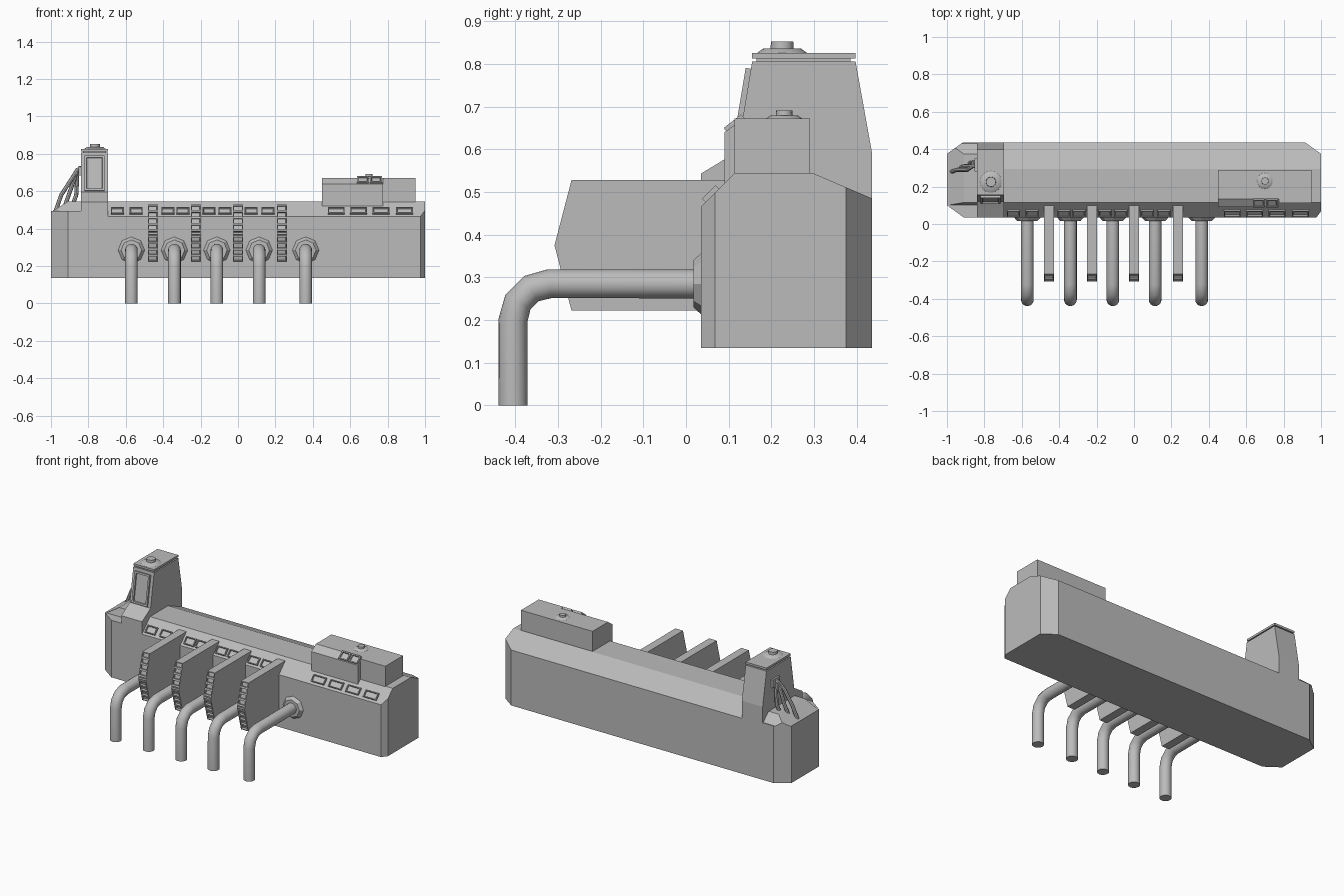
import bpy, bmesh, math
from mathutils import Vector, Matrix

cube = bpy.data.objects.get("Cube")
if cube:
    bpy.data.objects.remove(cube, do_unlink=True)

grey = bpy.data.materials.new("plain grey")
grey.use_nodes = True
colour = (0.5, 0.5, 0.5, 1)
grey.diffuse_color = colour
grey.node_tree.nodes["Principled BSDF"].inputs["Base Color"].default_value = colour


def finish(name, bm, smooth=False):
    bmesh.ops.recalc_face_normals(bm, faces=bm.faces)
    mesh = bpy.data.meshes.new(name)
    bm.to_mesh(mesh)
    bm.free()
    mesh.materials.append(grey)
    obj = bpy.data.objects.new(name, mesh)
    bpy.context.collection.objects.link(obj)
    if smooth:
        bpy.ops.object.select_all(action='DESELECT')
        obj.select_set(True)
        bpy.context.view_layer.objects.active = obj
        bpy.ops.object.shade_smooth_by_angle(angle=math.radians(40))
    return obj


def prism(profile, x0, x1):
    """Side profile of (y, z) points stretched from x0 to x1."""
    bm = bmesh.new()
    face = bm.faces.new([bm.verts.new((x0, y, z)) for y, z in profile])
    new = bmesh.ops.extrude_face_region(bm, geom=[face])["geom"]
    bmesh.ops.translate(bm, vec=(x1 - x0, 0, 0),
                        verts=[v for v in new if isinstance(v, bmesh.types.BMVert)])
    bmesh.ops.recalc_face_normals(bm, faces=bm.faces)
    return bm


def cut_corner(bm, point, normal):
    """Slice off everything beyond a plane and cap the cut."""
    geom = bm.verts[:] + bm.edges[:] + bm.faces[:]
    cut = bmesh.ops.bisect_plane(bm, geom=geom, plane_co=point, plane_no=normal, clear_outer=True)
    bmesh.ops.contextual_create(bm, geom=[e for e in cut["geom_cut"] if isinstance(e, bmesh.types.BMEdge)])


def framed_plate(name, centre, size, tilt=0, border=0.01, depth=0.008):
    """Plate facing the front, leaning back by tilt, with a sunken panel."""
    bm = bmesh.new()
    bmesh.ops.create_cube(bm, size=1, matrix=Matrix.Diagonal((*size, 1)))
    bm.normal_update()
    front = min(bm.faces, key=lambda f: f.normal.y)
    bmesh.ops.inset_region(bm, faces=[front], thickness=border)
    bmesh.ops.inset_region(bm, faces=[front], thickness=0.002, depth=-depth)
    bm.transform(Matrix.Translation(centre) @ Matrix.Rotation(-tilt, 4, 'X'))
    return finish(name, bm)


def round_part(name, matrix, r1, r2, height, sides):
    bm = bmesh.new()
    bmesh.ops.create_cone(bm, cap_ends=True, segments=sides, radius1=r1, radius2=r2,
                          depth=height, matrix=matrix)
    return finish(name, bm, sides > 10)


def tube(name, points, radius, sides):
    """Sweep a ring along a path."""
    bm = bmesh.new()
    points = [Vector(p) for p in points]
    rings = []
    for i, p in enumerate(points):
        before = (p - points[i - 1]).normalized() if i else Vector()
        after = (points[i + 1] - p).normalized() if i < len(points) - 1 else Vector()
        tangent = (before + after).normalized()
        side = Vector((1, 0, 0)) if abs(tangent.x) < 0.01 else tangent.cross((0, 1, 0)).normalized()
        up = tangent.cross(side)
        angles = [math.tau * k / sides for k in range(sides)]
        rings.append([bm.verts.new(p + radius * (side * math.cos(a) + up * math.sin(a))) for a in angles])
    for a, b in zip(rings, rings[1:]):
        for k in range(sides):
            n = (k + 1) % sides
            bm.faces.new((a[k], a[n], b[n], b[k]))
    bm.faces.new(rings[0])
    bm.faces.new(rings[-1])
    return finish(name, bm, True)


# Long main body with bevelled top edges and cut corners
body = prism([(0.035, 0.135), (0.035, 0.465), (0.115, 0.545), (0.295, 0.545),
              (0.435, 0.485), (0.435, 0.135)], -0.84, 1)
cut_corner(body, (1, 0.375, 0), (0.065, 0.09, 0))
cut_corner(body, (1, 0.068, 0), (0.033, -0.025, 0))
finish("main_body", body)

# Lower left end block
end = prism([(0.035, 0.135), (0.035, 0.495), (0.435, 0.495), (0.435, 0.135)], -1, -0.84)
cut_corner(end, (-1, 0.375, 0), (-0.065, 0.09, 0))
cut_corner(end, (-1, 0.1, 0), (-0.065, -0.09, 0))
finish("left_end", end)

# Sloping ridge on the end block
ridge = prism([(0.1, 0.49), (0.115, 0.545), (0.375, 0.545), (0.435, 0.49)], -1, -0.84)
cut_corner(ridge, (-0.99, 0, 0.495), (-0.05, 0, 0.08))
cut_corner(ridge, (-1, 0.375, 0), (-0.065, 0.09, 0))
finish("left_ridge", ridge)

# Control tower with cap plate, front panel and top button
finish("tower", prism([(0.035, 0.4), (0.035, 0.543), (0.088, 0.575), (0.12, 0.595), (0.155, 0.806),
                       (0.397, 0.806), (0.435, 0.595), (0.435, 0.4)], -0.84, -0.695))
finish("tower_gap", prism([(0.165, 0.8), (0.165, 0.815), (0.385, 0.815), (0.385, 0.8)], -0.83, -0.705))
finish("tower_cap", prism([(0.155, 0.813), (0.155, 0.826), (0.397, 0.826), (0.397, 0.813)], -0.84, -0.695))
framed_plate("tower_panel", (-0.767, 0.135, 0.695), (0.106, 0.022, 0.19), 0.165, 0.015)


def button(name, x, y, z, r, h):
    round_part(name + "_base", Matrix.Translation((x, y, z + h * 0.2)), r, r * 0.75, h * 0.4, 16)
    round_part(name + "_top", Matrix.Translation((x, y, z + h * 0.6)), r * 0.47, r * 0.45, h * 0.8, 16)


button("tower_button", -0.765, 0.225, 0.826, 0.058, 0.026)

# Wires drooping from the tower side
for i in range(3):
    y, x = 0.29 + 0.02 * i, -0.975 + 0.04 * i
    tube("wire", [(-0.83, 0.315, 0.72), (-0.86, 0.31, 0.715), (-0.89 + 0.015 * i, y, 0.665),
                  (x + 0.03, y, 0.58), (x, y - 0.01, 0.495)], 0.011, 8)
framed_plate("wire_socket", (-0.842, 0.315, 0.71), (0.02, 0.07, 0.05), 0, 0.005, 0.002)

# Bent pipes with wall flanges
bend = [(-0.32 - 0.085 * math.sin(a), 0.2 + 0.085 * math.cos(a))
        for a in [math.pi / 2 * k / 3 for k in range(4)]]
for x in (-0.57, -0.34, -0.113, 0.113, 0.362):
    path = [(x, 0.04, 0.285)] + [(x, y, z) for y, z in bend] + [(x, -0.405, 0)]
    tube("pipe", path, 0.034, 16)
    round_part("pipe_flange", Matrix.Translation((x, 0.027, 0.285)) @ Matrix.Rotation(math.pi / 2, 4, 'X'),
               0.073, 0.055, 0.02, 8)

# Divider fins with rows of slots in their front edges
for x in (-0.455, -0.225, 0.0, 0.235):
    fin = prism([(-0.268, 0.222), (-0.308, 0.375), (-0.268, 0.528), (0.15, 0.528), (0.15, 0.222)],
                x - 0.0265, x + 0.0265)
    for k in range(1, 9):
        geom = fin.verts[:] + fin.edges[:] + fin.faces[:]
        bmesh.ops.bisect_plane(fin, geom=geom, plane_co=(0, 0, 0.222 + 0.034 * k), plane_no=(0, 0, 1))
    fin.normal_update()
    fronts = [f for f in fin.faces if f.normal.y < -0.9]
    bmesh.ops.inset_individual(fin, faces=fronts, thickness=0.008)
    bmesh.ops.inset_individual(fin, faces=fronts, thickness=0.001, depth=-0.012)
    finish("divider_fin", fin)

# Framed sockets along the front bevel
slope = math.pi / 4
for x in (-0.645, -0.545, -0.375, -0.295, -0.155, -0.07, 0.07, 0.16):
    framed_plate("small_socket", (x, 0.06, 0.493), (0.07, 0.02, 0.048), slope, 0.008)
for x in (0.525, 0.645, 0.765, 0.89):
    framed_plate("large_socket", (x, 0.06, 0.493), (0.09, 0.02, 0.045), slope, 0.008)

# Switch box with a sloped left front, two keys and a top button
finish("switch_box_left", prism([(0.09, 0.5), (0.09, 0.64), (0.135, 0.672), (0.29, 0.672), (0.29, 0.5)], 0.45, 0.775))
finish("switch_box_right", prism([(0.113, 0.5), (0.113, 0.672), (0.29, 0.672), (0.29, 0.5)], 0.775, 0.95))
for x in (0.668, 0.738):
    framed_plate("switch_key", (x, 0.115, 0.658), (0.062, 0.02, 0.052), math.radians(52), 0.01)
button("switch_button", 0.7, 0.23, 0.672, 0.042, 0.019)
